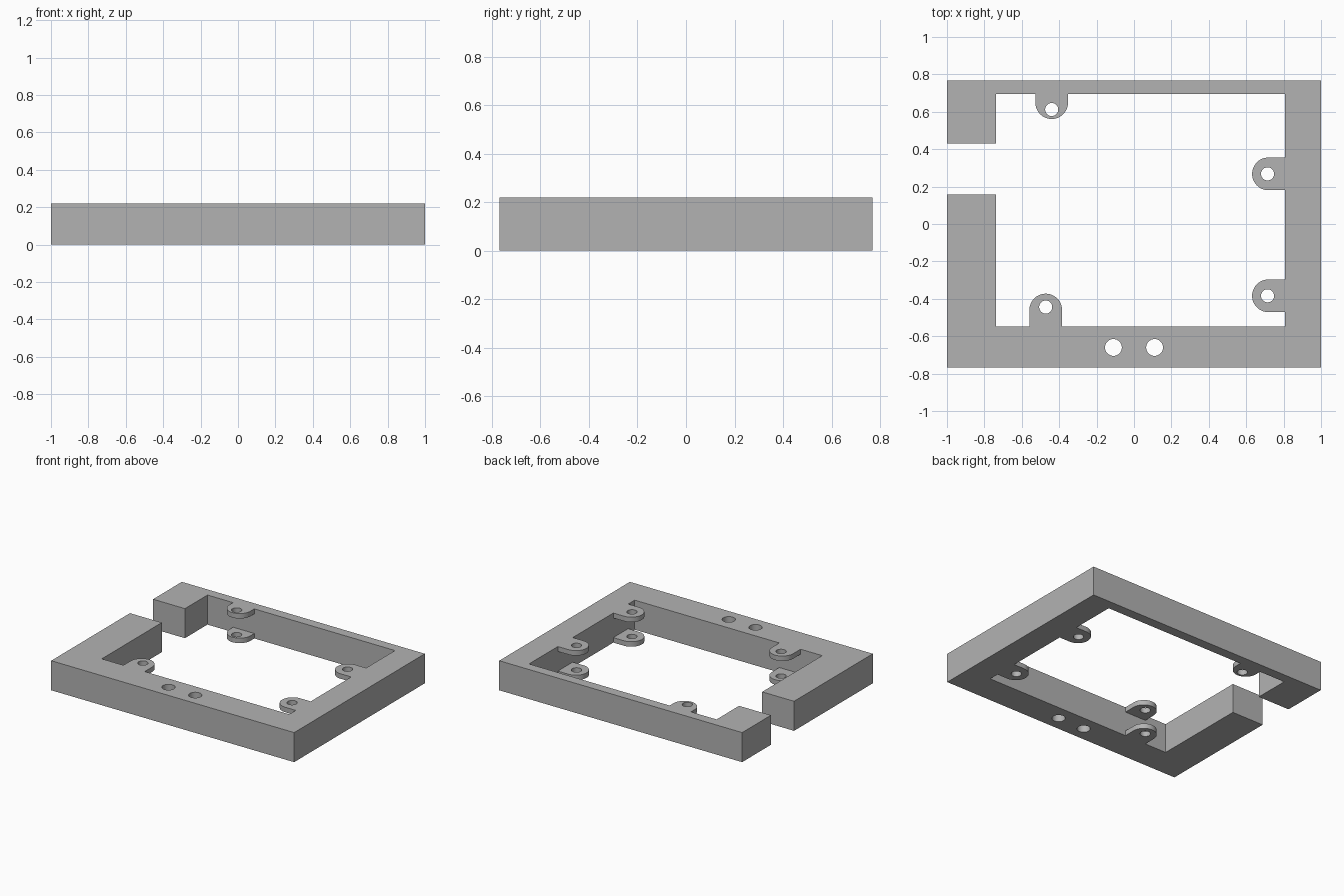
import bpy, bmesh
from math import cos, sin, pi
from mathutils import Matrix, Vector

if "Cube" in bpy.data.objects:
    bpy.data.objects.remove(bpy.data.objects["Cube"], do_unlink=True)

HEIGHT = 0.22
LUG_THICK = 0.037

grey = bpy.data.materials.new("grey plastic")
grey.use_nodes = True
grey.diffuse_color = (0.45, 0.45, 0.45, 1)
grey.node_tree.nodes["Principled BSDF"].inputs["Base Color"].default_value = (0.45, 0.45, 0.45, 1)


def prism(name, outline, z0, z1):
    """Extrude a flat outline between two heights."""
    bm = bmesh.new()
    face = bm.faces.new([bm.verts.new((x, y, z0)) for x, y in outline])
    top = bmesh.ops.extrude_face_region(bm, geom=[face])["geom"]
    verts = [v for v in top if isinstance(v, bmesh.types.BMVert)]
    bmesh.ops.translate(bm, verts=verts, vec=(0, 0, z1 - z0))
    bmesh.ops.recalc_face_normals(bm, faces=bm.faces)
    mesh = bpy.data.meshes.new(name)
    bm.to_mesh(mesh)
    bm.free()
    mesh.materials.append(grey)
    obj = bpy.data.objects.new(name, mesh)
    bpy.context.collection.objects.link(obj)
    return obj


def arc(cx, cy, r, start, end, steps):
    angles = [start + (end - start) * i / steps for i in range(steps + 1)]
    return [(cx + r * cos(a), cy + r * sin(a)) for a in angles]


def combine(target, tool, operation):
    """Apply a boolean and discard the tool."""
    mod = target.modifiers.new(operation, 'BOOLEAN')
    mod.operation = operation
    mod.solver = 'EXACT'
    mod.object = tool
    tool.hide_render = True
    bpy.ops.object.select_all(action='DESELECT')
    bpy.context.view_layer.objects.active = target
    target.select_set(True)
    bpy.ops.object.modifier_apply(modifier=mod.name)
    bpy.data.objects.remove(tool, do_unlink=True)


def drill(target, x, y, r):
    circle = arc(x, y, r, 0, 2 * pi, 40)[:-1]
    combine(target, prism("drill", circle, -0.1, HEIGHT + 0.1), 'DIFFERENCE')


# Open rectangular frame with a gap in its right-hand rail
X, Y = 1.0, 0.768
inner_l, inner_r, inner_f, inner_b = -0.738, 0.806, -0.548, 0.695
gap_f, gap_b = 0.158, 0.43
frame = prism("frame", [
    (-X, -Y), (X, -Y), (X, Y), (-X, Y), (-X, gap_b), (inner_l, gap_b),
    (inner_l, inner_b), (inner_r, inner_b), (inner_r, inner_f),
    (inner_l, inner_f), (inner_l, gap_f), (-X, gap_f)], 0, HEIGHT)

# Screw lugs: arc centre, outward direction, length back into the rail, hole
LUG_R, EMBED = 0.0875, 0.03
lugs = [
    ((-0.44, 0.649), -pi / 2, inner_b - 0.649, (-0.44, 0.612)),
    ((-0.472, -0.46), pi / 2, -0.46 - inner_f, (-0.472, -0.444)),
    ((0.719, 0.268), pi, inner_r - 0.719, (0.714, 0.268)),
    ((0.719, -0.384), pi, inner_r - 0.719, (0.714, -0.384)),
]
for (cx, cy), turn, reach, hole in lugs:
    back = -(reach + EMBED)
    shape = [(back, -LUG_R)] + arc(0, 0, LUG_R, -pi / 2, pi / 2, 24) + [(back, LUG_R)]
    rot = Matrix.Rotation(turn, 2)
    outline = [tuple(rot @ Vector(p) + Vector((cx, cy))) for p in shape]
    for z in (0, HEIGHT - LUG_THICK):
        combine(frame, prism("lug", outline, z, z + LUG_THICK), 'UNION')
    drill(frame, *hole, 0.035)

# Pair of holes through the front rail
for x in (-0.11, 0.11):
    drill(frame, x, -0.66, 0.045)

bpy.ops.object.shade_smooth_by_angle(angle=pi / 6)
